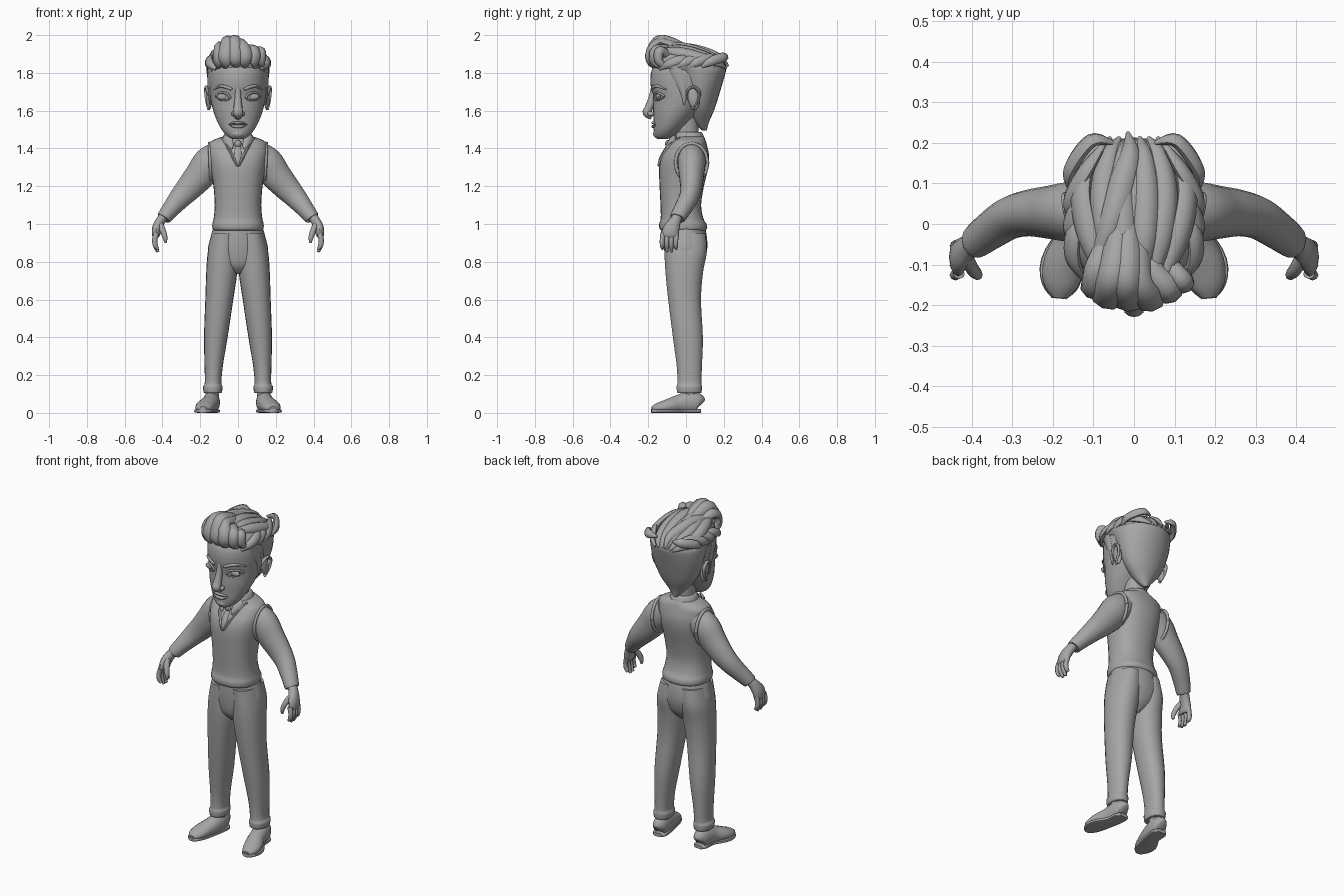
import bpy, bmesh, math
from mathutils import Vector
from mathutils.bvhtree import BVHTree

grey = bpy.data.materials.new("plain_grey")
grey.diffuse_color = (0.38, 0.38, 0.38, 1)
HEAD = Vector((0, 0, 1.78))
FRONT = Vector((0, -1, 0))
trees = {}


def smooth_path(pts, n):
    """Catmull-Rom interpolation of equal-length tuples."""
    out = []
    for i in range(len(pts) - 1):
        a, b, c, d = (pts[max(i - 1, 0)], pts[i], pts[i + 1], pts[min(i + 2, len(pts) - 1)])
        for k in range(n):
            t = k / n
            out.append([0.5 * (2 * q + (r - p) * t + (2 * p - 5 * q + 4 * r - s) * t * t
                               + (3 * q - p - 3 * r + s) * t ** 3)
                        for p, q, r, s in zip(a, b, c, d)])
    return out + [list(pts[-1])]


def finish(name, bm, angle=50):
    bmesh.ops.recalc_face_normals(bm, faces=bm.faces)
    trees[name] = BVHTree.FromBMesh(bm)
    me = bpy.data.meshes.new(name)
    bm.to_mesh(me)
    bm.free()
    me.materials.append(grey)
    me.shade_smooth()
    me.set_sharp_from_angle(angle=math.radians(angle))
    ob = bpy.data.objects.new(name, me)
    bpy.context.collection.objects.link(ob)
    return ob


def skin(name, loops, angle=50):
    bm = bmesh.new()
    rows = [[bm.verts.new(p) for p in lp] for lp in loops]
    n = len(rows[0])
    for a, b in zip(rows, rows[1:]):
        for i in range(n):
            bm.faces.new((a[i], a[(i + 1) % n], b[(i + 1) % n], b[i]))
    bm.faces.new(rows[0])
    bm.faces.new(rows[-1])
    return finish(name, bm, angle)


def power(v, p):
    return math.copysign(abs(v) ** (2 / p), v)


def loft(name, rings, p=2.0, sides=28, n=3):
    """Stack of horizontal rings: z, x0, x1, y front, y back."""
    loops = []
    for z, x0, x1, yf, yb in smooth_path(rings, n):
        loops.append([((x0 + x1) / 2 + (x1 - x0) / 2 * power(math.cos(a), p),
                       (yf + yb) / 2 + (yb - yf) / 2 * power(math.sin(a), p), z)
                      for a in (2 * math.pi * i / sides for i in range(sides))])
    return skin(name, loops)


def sym(rings):
    return [(z, -w, w, f, b) for z, w, f, b in rings]


def tube(name, pts, ref=FRONT, s=1, sides=12, n=4, p=2.0, floor=None):
    """Swept ellipse: x, y, z, side radius, radius along ref (None = away from head)."""
    path = smooth_path([(q[0] * s, *q[1:]) for q in pts], n)
    cs = [Vector(q[:3]) for q in path]
    loops = []
    for i, q in enumerate(path):
        t = (cs[min(i + 1, len(cs) - 1)] - cs[max(i - 1, 0)]).normalized()
        r = (cs[i] - HEAD) if ref is None else ref
        nrm = (r - t * r.dot(t)).normalized()
        side = t.cross(nrm)
        lp = [cs[i] + side * (q[3] * power(math.cos(a), p)) + nrm * (q[4] * power(math.sin(a), p))
              for a in (2 * math.pi * k / sides for k in range(sides))]
        if floor is not None:
            for v in lp:
                v.z = max(v.z, floor)
        loops.append(lp)
    return skin(name, loops)


def ball(name, c, size, tilt=0):
    bm = bmesh.new()
    bmesh.ops.create_uvsphere(bm, u_segments=16, v_segments=10, radius=1)
    for v in bm.verts:
        v.co = Vector((v.co.x * size[0], v.co.y * size[1], v.co.z * size[2]))
        v.co.y, v.co.z = (v.co.y * math.cos(tilt) - v.co.z * math.sin(tilt),
                          v.co.y * math.sin(tilt) + v.co.z * math.cos(tilt))
        v.co += Vector(c)
    return finish(name, bm)


def drape(part, x, z, off=0.0):
    hit = trees[part].ray_cast(Vector((x, -2, z)), Vector((0, 1, 0)))[0]
    return (x, (hit.y if hit else -0.06) - off, z)


# --- body ---
loft("vest", sym([(.965, .125, -.13, .10), (.975, .135, -.14, .11), (1.0, .136, -.142, .108),
                  (1.03, .129, -.134, .092), (1.1, .123, -.135, .08), (1.2, .13, -.14, .095),
                  (1.3, .147, -.142, .118), (1.36, .155, -.128, .122), (1.40, .156, -.102, .115),
                  (1.435, .146, -.075, .106), (1.46, .09, -.052, .096), (1.468, .05, -.03, .08)]), p=2.3)
loft("hips", sym([(.735, .02, -.06, .04), (.78, .11, -.10, .085), (.85, .158, -.114, .11),
                  (.92, .148, -.12, .112), (.99, .128, -.12, .1)]))
loft("neck", sym([(1.40, .06, -.05, .07), (1.48, .055, -.055, .065), (1.58, .06, -.07, .07)]))
loft("collar", sym([(1.425, .088, -.08, .10), (1.455, .082, -.068, .098), (1.482, .07, -.055, .086),
                    (1.488, .064, -.05, .08)]))

# neckline edge, tie and collar points lying on the chest
V = [(-.085, 1.455), (-.05, 1.40), (-.02, 1.34), (0, 1.31), (.02, 1.34), (.05, 1.40), (.085, 1.455)]
tube("neckline", [(*drape("vest", x, z, .002), .007, .008) for x, z in V], sides=8)
tube("tie", [(*drape("vest", 0, z, .003), w, .007) for z, w in
             ((1.42, .012), (1.39, .017), (1.35, .016), (1.315, .006))], sides=8)
ball("tie_knot", (0, -.096, 1.425), (.018, .015, .02))
for s in (-1, 1):
    tube("collar_point", [(.07, -.055, 1.462, .018, .007), (.05, -.082, 1.442, .022, .008),
                          (.036, -.102, 1.41, .012, .007), (.034, -.108, 1.397, .003, .003)], s=s, sides=8)

for s in (-1, 1):
    # --- legs and feet ---
    leg = [(.105, .09, .176, -.042, .078), (.11, .085, .182, -.048, .083), (.14, .082, .185, -.05, .085),
           (.16, .088, .176, -.046, .082), (.25, .08, .177, -.05, .085), (.4, .055, .18, -.07, .09),
           (.6, .025, .173, -.095, .08), (.75, .003, .168, -.11, .092), (.85, 0, .16, -.115, .111),
           (.95, 0, .136, -.118, .105)]
    loft("trouser_leg", [(z, s * a, s * b, f, k) for z, a, b, f, k in leg], p=2.2, sides=22)
    tube("ankle", [(.138, .02, .06, .036, .042), (.135, .02, .18, .034, .04)], s=s)
    tube("shoe", [(.135, .076, .042, .02, .03), (.136, .064, .05, .038, .052), (.14, .02, .055, .045, .06),
                  (.15, -.04, .045, .047, .05), (.172, -.10, .034, .052, .038),
                  (.181, -.15, .026, .043, .026), (.184, -.18, .02, .02, .014)],
         ref=Vector((0, 0, 1)), s=s, sides=16, floor=0.0)
    tube("shoe_sole", [(.135, .078, .01, .028, .01), (.137, .05, .01, .043, .01), (.145, -.02, .01, .043, .01),
                       (.175, -.10, .01, .056, .01), (.182, -.155, .01, .044, .01),
                       (.185, -.184, .01, .018, .01)], ref=Vector((0, 0, 1)), s=s, sides=16, p=4, floor=0.0)

    # --- arms and hands ---
    tube("sleeve", [(.10, .03, 1.36, .08, .07), (.152, .03, 1.322, .087, .074), (.203, .029, 1.255, .08, .066),
                    (.255, .027, 1.195, .07, .058), (.305, .015, 1.14, .059, .052),
                    (.355, -.017, 1.08, .047, .047), (.388, -.042, 1.038, .04, .042),
                    (.394, -.046, 1.03, .036, .038)], s=s, sides=18)
    tube("armhole_edge", [(.147 + .004 * math.sin(a), .03 + .085 * math.cos(a),
                           1.325 + .102 * math.sin(a), .009, .009)
                          for a in (math.pi * i / 6 for i in range(13))],
         ref=Vector((1, 0, 0)), s=s, sides=8, n=2)
    tube("palm", [(.385, -.04, 1.05, .027, .024), (.408, -.055, 1.02, .03, .026),
                  (.428, -.075, .98, .042, .026), (.434, -.085, .945, .045, .022),
                  (.433, -.087, .93, .04, .016)], ref=Vector((1, 0, 0)), s=s)
    for i, drop in enumerate((.868, .853, .852, .868)):
        y = -.122 + .024 * i
        tube("finger", [(.432, y, .95, .014, .015), (.441, y - .004, .915, .013, .014),
                        (.437, y - .004, .885, .012, .013), (.424, y - .002, drop, .007, .008)],
             ref=Vector((1, 0, 0)), s=s, sides=8, n=3)
    tube("thumb", [(.414, -.082, 1.0, .016, .018), (.398, -.112, .965, .016, .017),
                   (.386, -.125, .928, .013, .014), (.384, -.125, .9, .006, .007)], s=s, sides=8)

# --- head ---
loft("head", sym([(1.45, .028, -.152, -.10), (1.465, .056, -.167, -.06), (1.50, .087, -.171, -.02),
                  (1.55, .113, -.171, .03), (1.60, .131, -.174, .08), (1.67, .147, -.173, .14),
                  (1.74, .152, -.188, .16), (1.82, .152, -.18, .17), (1.88, .12, -.13, .14)]), sides=36)
ball("chin", (0, -.152, 1.478), (.036, .022, .022))
tube("nose", [(0, -.172, 1.735, .013, .01), (0, -.178, 1.67, .017, .02), (0, -.198, 1.612, .024, .022),
              (0, -.208, 1.587, .026, .021), (0, -.18, 1.565, .018, .014)])
for name, z, dz, r in (("upper_lip", 1.532, .004, .007), ("lower_lip", 1.519, -.003, .008)):
    tube(name, [(*drape("head", x, 1.528 + (z + dz - 1.528) * k, .003), r * k + .001, r * k + .002)
                for x, k in ((-.05, 0), (-.025, .8), (0, 1), (.025, .8), (.05, 0))], sides=8)
for s in (-1, 1):
    ball("nostril", (s * .022, -.186, 1.583), (.014, .02, .013))
    ball("eye", drape("head", s * .077, 1.674, -.004), (.036, .013, .018))
    for name, arc, r in (("upper_eyelid", ((.04, 1.668), (.058, 1.69), (.092, 1.694), (.118, 1.676)), .006),
                         ("lower_eyelid", ((.04, 1.668), (.06, 1.656), (.092, 1.657), (.118, 1.676)), .004)):
        tube(name, [(*drape("head", s * x, z, .003), r, r) for x, z in arc], sides=8)
    tube("eyebrow", [(*drape("head", s * x, z, .002), r, r) for x, z, r in
                     ((.032, 1.712, .007), (.06, 1.724, .009), (.095, 1.73, .008), (.128, 1.712, .003))], sides=8)
    ball("ear", (s * .152, .04, 1.665), (.016, .03, .06), .2)
    tube("ear_rim", [(.150, .008, 1.66, .006, .007), (.160, .008, 1.705, .007, .008),
                     (.168, .04, 1.725, .008, .009), (.170, .07, 1.70, .008, .009),
                     (.165, .062, 1.65, .007, .008), (.155, .03, 1.607, .007, .008)],
         ref=Vector((1, 0, 0)), s=s, sides=8)

# --- hair ---
loft("back_hair", sym([(1.495, .012, .085, .11), (1.54, .055, .04, .122), (1.6, .105, .01, .148),
                       (1.66, .135, -.02, .168), (1.74, .157, -.04, .192), (1.81, .167, -.09, .212),
                       (1.83, .168, -.14, .212)]))
loft("hair_crown", sym([(1.815, .158, -.165, .205), (1.835, .165, -.175, .208), (1.87, .152, -.17, .185),
                        (1.905, .12, -.155, .13), (1.935, .075, -.13, .05), (1.95, .02, -.09, -.02)]))


def lock(name, pts, s=1):
    tube(name, pts, ref=None, s=s, sides=8, n=5)


for s in (-1, 1):
    lock("sideburn", [(.148, -.06, 1.83, .035, .008), (.151, -.035, 1.76, .028, .009),
                      (.150, -.012, 1.69, .016, .008), (.146, -.01, 1.63, .004, .004)], s)
    # swept side locks stacked from the temple to the back
    for i in range(4):
        y, z = -.14 + .075 * i, 1.832 + .004 * i
        lock("side_lock", [(.118 + .02 * min(i, 2), y, z - .012, .008, .006),
                           (.150 + .008 * min(i, 1), y + .05, z + .018, .024, .016),
                           (.148 - .014 * i, y + .12, z + .042, .024, .016),
                           (.112 - .02 * i, min(y + .2, .2), z + .035, .006, .006)], s)
    # locks fanning backward over the crown
    for i in range(3):
        x = .028 + .043 * i
        lock("crown_lock", [(x * .7, -.12, 1.935 - .008 * i, .015, .012),
                            (x, -.03, 1.943 - .016 * i, .03, .02),
                            (x * 1.15, .08, 1.915 - .016 * i, .03, .02),
                            (x * .9, .17, 1.872 - .01 * i, .022, .016),
                            (x * .5, .212, 1.825, .006, .006)], s)
lock("crown_ridge", [(-.09, -.10, 1.915, .02, .02), (-.06, .0, 1.935, .03, .022), (-.03, .11, 1.912, .032, .022),
                     (-.01, .18, 1.882, .022, .016), (-.015, .225, 1.835, .005, .005)])

# rolled quiff, sweeping from one side to the other
for x, top, tx, w in ((-.105, 1.925, -.095, .03), (-.07, 1.955, -.055, .036), (-.015, 1.958, -.02, .036),
                      (.04, 1.942, .01, .034), (.09, 1.91, .05, .03), (.125, 1.88, .085, .024)):
    back = max(0, abs(x) - .06) * .7
    lock("quiff_lock", [(x, -.145 + back, 1.828, .012, .01), (x, -.188 + back, 1.862, w, .022),
                        (x * .95, -.185 + back, 1.915, w * 1.1, .026),
                        (tx, -.142 + back, top + .016, w, .026),
                        (tx * .8, -.06, top, w * .9, .024), (tx * .6, .03, 1.92, .01, .01)])
